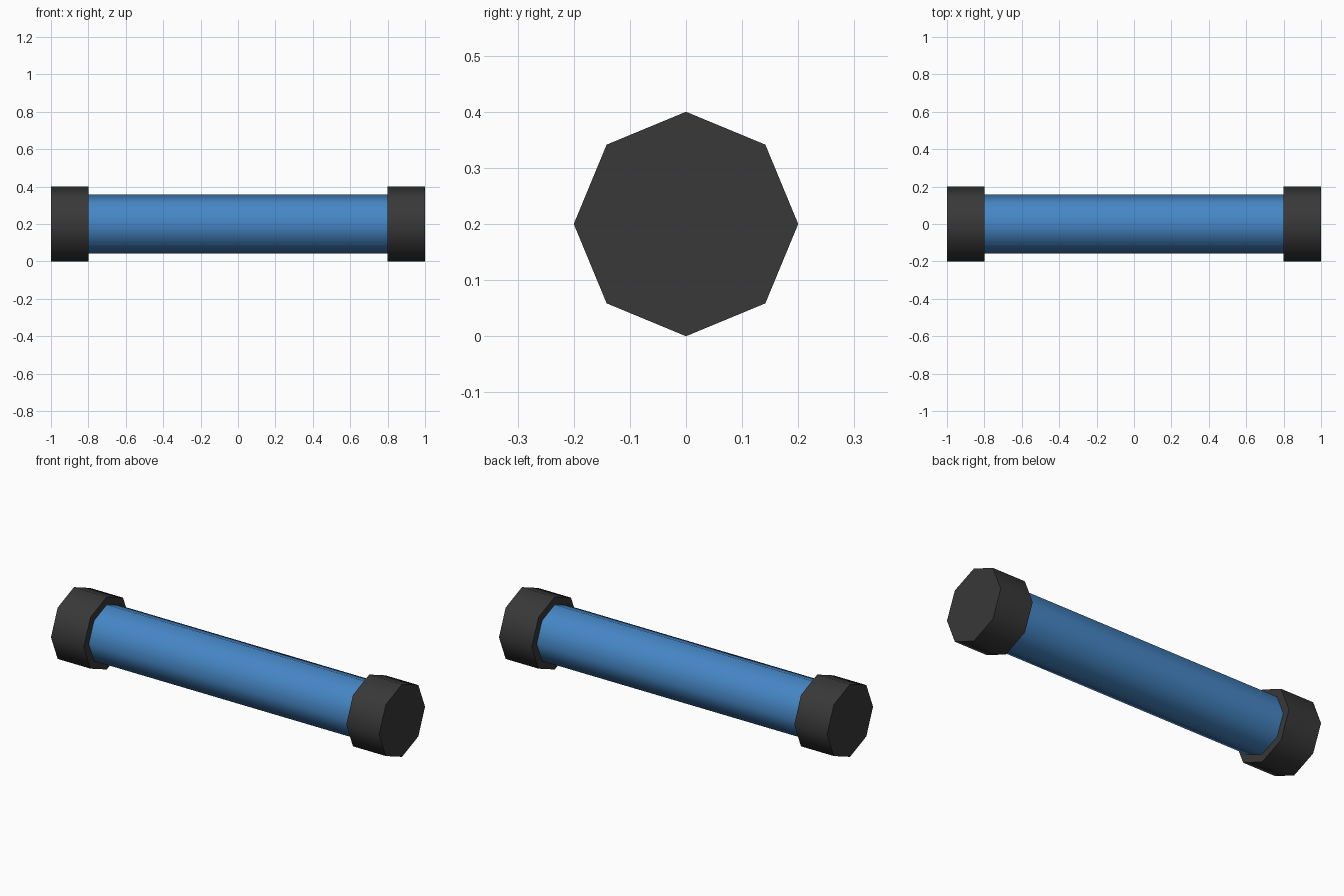
import bpy
from math import pi, radians

if "Cube" in bpy.data.objects:
    bpy.data.objects.remove(bpy.data.objects["Cube"])


def material(name, color):
    mat = bpy.data.materials.new(name)
    mat.diffuse_color = color
    mat.use_nodes = True
    mat.node_tree.nodes["Principled BSDF"].inputs["Base Color"].default_value = mat.diffuse_color
    return mat


def rod(name, x, radius, length, mat):
    """Eight-sided cylinder along x, with a corner pointing up."""
    bpy.ops.mesh.primitive_cylinder_add(
        vertices=8, radius=radius, depth=length,
        location=(x, 0, 0.2), rotation=(0, pi / 2, 0))
    obj = bpy.context.object
    obj.name = name
    obj.data.materials.append(mat)
    bpy.ops.object.shade_smooth_by_angle(angle=radians(60))
    return obj


blue = material("blue", (0.06, 0.24, 0.56, 1))
black = material("black", (0.04, 0.04, 0.04, 1))

# Central tube
rod("tube", 0, 0.157, 1.6, blue)

# End caps
for side, label in ((-1, "left"), (1, "right")):
    rod(label + "_cap", side * 0.9, 0.2, 0.2, black)
